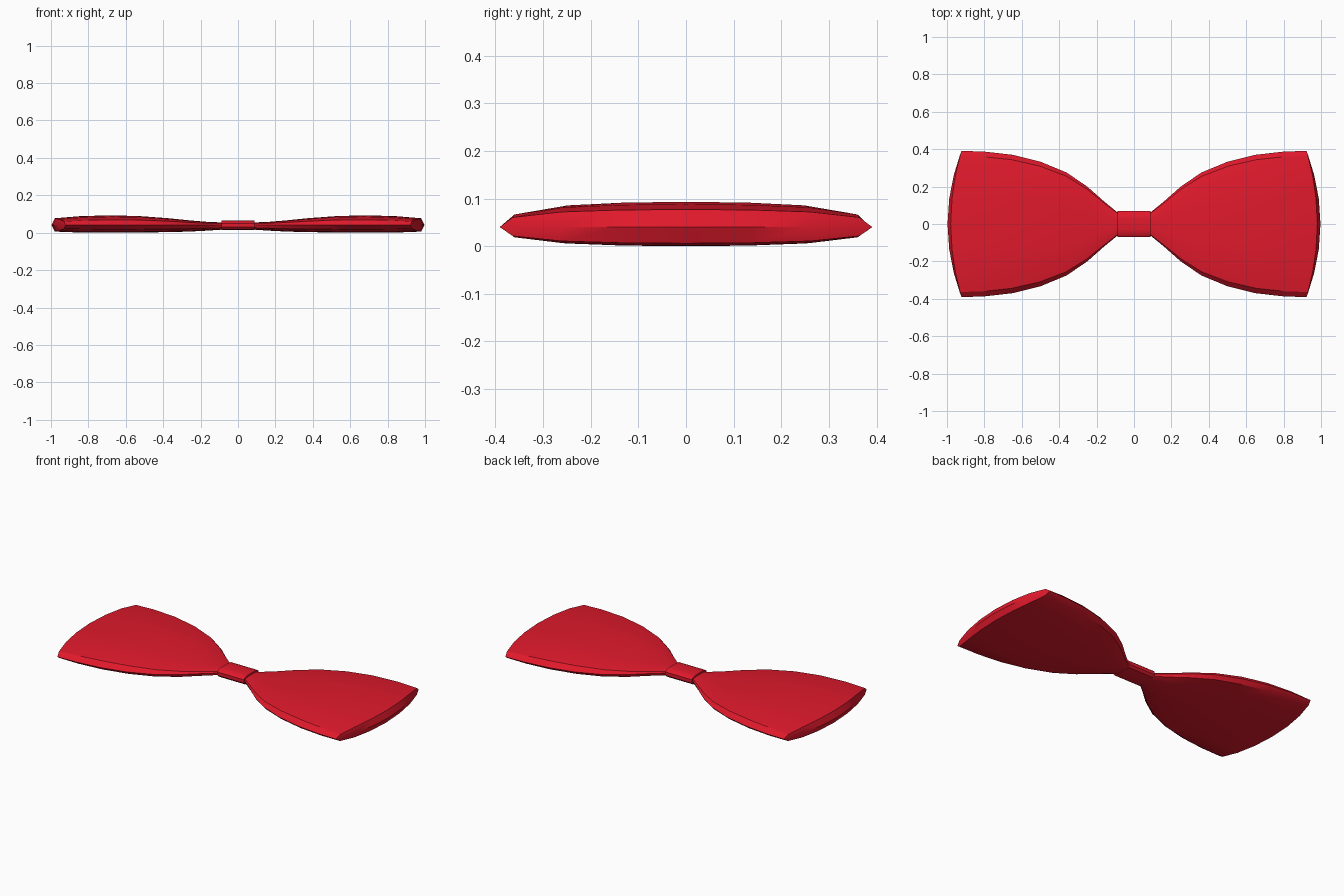
import bpy, bmesh, math

if "Cube" in bpy.data.objects:
    bpy.data.objects.remove(bpy.data.objects["Cube"])

red = bpy.data.materials.new("red_satin")
red.diffuse_color = (0.75, 0.01, 0.025, 1)
red.use_nodes = True
red.node_tree.nodes["Principled BSDF"].inputs["Base Color"].default_value = red.diffuse_color


def finish(name, bm):
    bmesh.ops.remove_doubles(bm, verts=bm.verts, dist=0.0005)
    bmesh.ops.recalc_face_normals(bm, faces=bm.faces)
    me = bpy.data.meshes.new(name)
    bm.to_mesh(me)
    bm.free()
    me.materials.append(red)
    ob = bpy.data.objects.new(name, me)
    bpy.context.collection.objects.link(ob)
    bpy.ops.object.select_all(action='DESELECT')
    ob.select_set(True)
    bpy.context.view_layer.objects.active = ob
    bpy.ops.object.shade_smooth_by_angle(angle=math.radians(32))
    return ob


def loft(bm, rings):
    rings = [[bm.verts.new(p) for p in r] for r in rings]
    n = len(rings[0])
    for a, b in zip(rings, rings[1:]):
        for i in range(n):
            j = (i + 1) % n
            bm.faces.new((a[i], a[j], b[j], b[i]))
    return rings


# Wing cross-section: (fraction of half width, fraction of thickness)
half = [(1, 0), (0.93, 0.55), (0.67, 0.86), (0.35, 0.97)]
top = half + [(0, 1)] + [(-y, z) for y, z in half[::-1]]
section = top + [(y, -z) for y, z in top[-2:0:-1]]

# Wing stations: x, half width, top z, bottom z, outward bow of the middle
MID = 0.04
stations = [
    (0.05, 0.05, 0.054, 0.018, 0.0),
    (0.09, 0.063, 0.055, 0.016, 0.0),
    (0.165, 0.125, 0.058, 0.011, 0.0),
    (0.26, 0.2, 0.066, 0.006, 0.01),
    (0.38, 0.275, 0.078, 0.003, 0.02),
    (0.53, 0.333, 0.089, 0.001, 0.03),
    (0.69, 0.37, 0.093, 0.0, 0.04),
    (0.85, 0.387, 0.088, 0.001, 0.05),
    (0.98, 0.391, 0.077, 0.006, 0.058),
    (0.997, 0.391, MID, MID, 0.075),   # end ridge
]
rings = []
for x, w, zt, zb, bow in stations:
    rings.append([(x - bow * y * y, w * y,
                   MID + (z * (zt - MID) if z > 0 else z * (MID - zb)))
                  for y, z in section])
bm = bmesh.new()
loops = loft(bm, rings)
bm.faces.new(loops[0])
wings = finish("wings", bm)
m = wings.modifiers.new("mirror", 'MIRROR')
m.use_mirror_merge = False

# Centre knot: a flat band with rounded long edges
band = [(0.07, 0.03), (0.07, 0.05), (0.058, 0.06), (0.03, 0.064),
        (-0.03, 0.064), (-0.058, 0.06), (-0.07, 0.05), (-0.07, 0.03),
        (-0.058, 0.018), (-0.03, 0.014), (0.03, 0.014), (0.058, 0.018)]
bm = bmesh.new()
ends = loft(bm, [[(x, y, z) for y, z in band] for x in (-0.088, 0.088)])
for e in ends:
    bm.faces.new(e)
finish("knot", bm)
